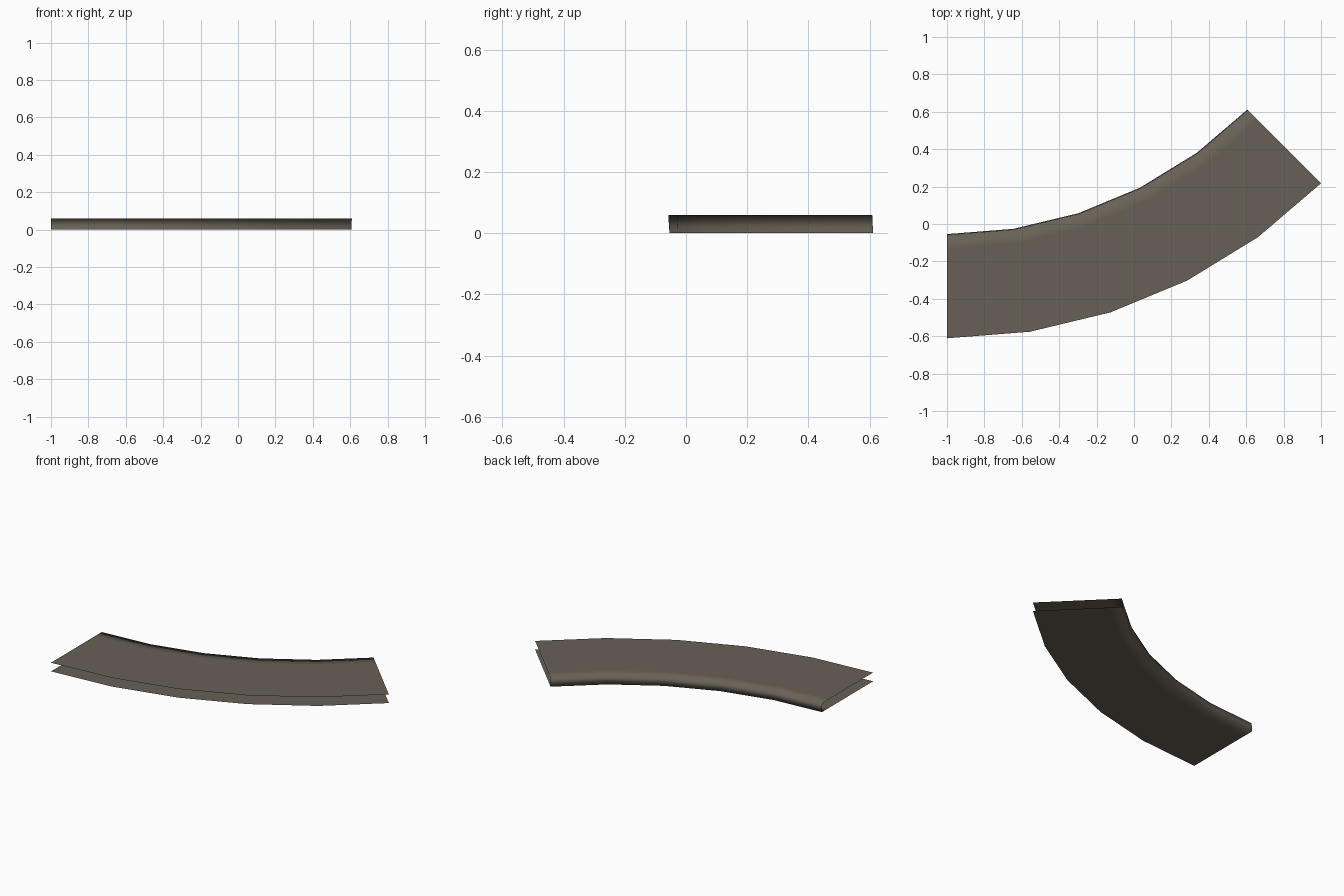
import bpy, math
from mathutils import Vector

if "Cube" in bpy.data.objects:
    bpy.data.objects.remove(bpy.data.objects["Cube"])

# Colour
mat = bpy.data.materials.new("grey brown")
mat.diffuse_color = (0.14, 0.118, 0.092, 1)
mat.use_nodes = True
mat.node_tree.nodes["Principled BSDF"].inputs["Base Color"].default_value = mat.diffuse_color

# C-shaped cross-section (radius, height): top sheet, inner wall, bottom sheet
profile = [(2.828, 0.06), (2.35, 0.06), (2.275, 0.06),
           (2.271, 0.0), (2.35, 0.0), (2.828, 0.0)]
SEGMENTS, SWEEP = 5, math.radians(45)
centre = Vector((-1.0, 2.217, 0))

# Sweep the section around the bend, leaving ends and outer side open
verts, faces = [], []
n = len(profile)
for i in range(SEGMENTS + 1):
    a = SWEEP * i / SEGMENTS
    for r, z in profile:
        verts.append(centre + Vector((r * math.sin(a), -r * math.cos(a), z)))
for i in range(SEGMENTS):
    for j in range(n - 1):
        k = i * n + j
        faces.append((k, k + n, k + n + 1, k + 1))

mesh = bpy.data.meshes.new("curved_strip")
mesh.from_pydata(verts, [], faces)
mesh.materials.append(mat)
mesh.polygons.foreach_set("use_smooth", [True] * len(mesh.polygons))
mesh.update()
strip = bpy.data.objects.new("curved_strip", mesh)
bpy.context.collection.objects.link(strip)
